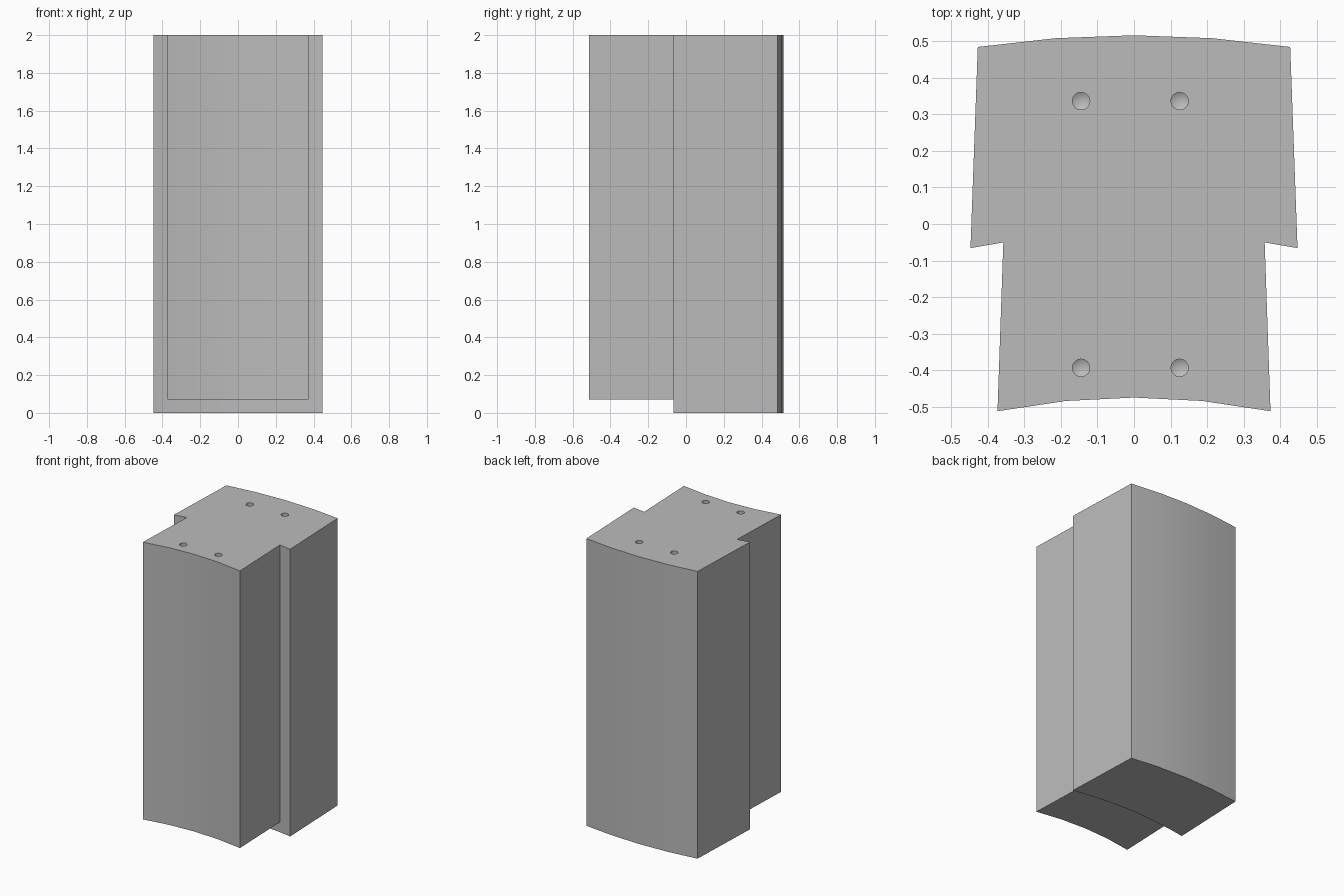
import bpy
import bmesh
from math import sqrt, radians
from mathutils import Matrix

cube = bpy.data.objects.get("Cube")
if cube:
    bpy.data.objects.remove(cube, do_unlink=True)

grey = bpy.data.materials.new("plain grey")
grey.use_nodes = True
colour = (0.5, 0.5, 0.5, 1)
grey.diffuse_color = colour
grey.node_tree.nodes["Principled BSDF"].inputs["Base Color"].default_value = colour

ARC_CENTRE_Y = -2.363  # all curved faces share this axis


def arc(radius, half_width, segments=4):
    """Points on a shallow arc, from left (-x) to right (+x)."""
    xs = [half_width * (2 * i / segments - 1) for i in range(segments + 1)]
    return [(x, ARC_CENTRE_Y + sqrt(radius ** 2 - x ** 2)) for x in xs]


def make_object(name, bm):
    bmesh.ops.recalc_face_normals(bm, faces=bm.faces)
    mesh = bpy.data.meshes.new(name)
    bm.to_mesh(mesh)
    bm.free()
    mesh.materials.append(grey)
    obj = bpy.data.objects.new(name, mesh)
    bpy.context.collection.objects.link(obj)
    return obj


def extrude_profile(name, points, bottom, top):
    bm = bmesh.new()
    face = bm.faces.new([bm.verts.new((x, y, bottom)) for x, y in points])
    result = bmesh.ops.extrude_face_region(bm, geom=[face])
    verts = [v for v in result["geom"] if isinstance(v, bmesh.types.BMVert)]
    bmesh.ops.translate(bm, verts=verts, vec=(0, 0, top - bottom))
    return make_object(name, bm)


# Stepped block: wide back, narrower front tongue, curved back and front
shoulder = arc(2.34, 0.358)
outline = (arc(2.88, 0.428)
           + [(0.448, -0.066), shoulder[-1]]
           + arc(1.8875, 0.374)[::-1]
           + [shoulder[0], (-0.448, -0.066)])
block = extrude_profile("stepped_block", outline, 0, 2)

# Clearance below the front tongue
clearance = shoulder + [(0.39, -0.12), (0.5, -0.7), (-0.5, -0.7), (-0.39, -0.12)]
tongue_cutter = extrude_profile("tongue_clearance_cutter", clearance, -0.1, 0.07)

# Four blind drilled holes with conical bottoms
bm = bmesh.new()
HOLE_R = 0.024
for x in (-0.145, 0.125):
    for y in (-0.394, 0.337):
        ring = bmesh.ops.create_circle(bm, segments=16, radius=HOLE_R, cap_ends=True,
                                       matrix=Matrix.Translation((x, y, 2.05)))["verts"]
        cap = ring[0].link_faces[0]
        result = bmesh.ops.extrude_face_region(bm, geom=[cap], use_keep_orig=True)
        lower = [v for v in result["geom"] if isinstance(v, bmesh.types.BMVert)]
        floor = [f for f in result["geom"] if isinstance(f, bmesh.types.BMFace)]
        bmesh.ops.translate(bm, verts=lower, vec=(0, 0, -0.17))
        tip = bmesh.ops.poke(bm, faces=floor)["verts"]
        bmesh.ops.translate(bm, verts=tip, vec=(0, 0, -0.014))
hole_cutter = make_object("hole_cutter", bm)

for cutter in (tongue_cutter, hole_cutter):
    cut = block.modifiers.new(cutter.name, "BOOLEAN")
    cut.operation = "DIFFERENCE"
    cut.solver = "EXACT"
    cut.object = cutter

# Apply the cuts, remove the cutters, then shade the curves smoothly
bpy.ops.object.select_all(action="DESELECT")
block.select_set(True)
bpy.context.view_layer.objects.active = block
for name in [m.name for m in block.modifiers]:
    bpy.ops.object.modifier_apply(modifier=name)
for cutter in (tongue_cutter, hole_cutter):
    bpy.data.objects.remove(cutter, do_unlink=True)
bpy.ops.object.shade_smooth_by_angle(angle=radians(25))
